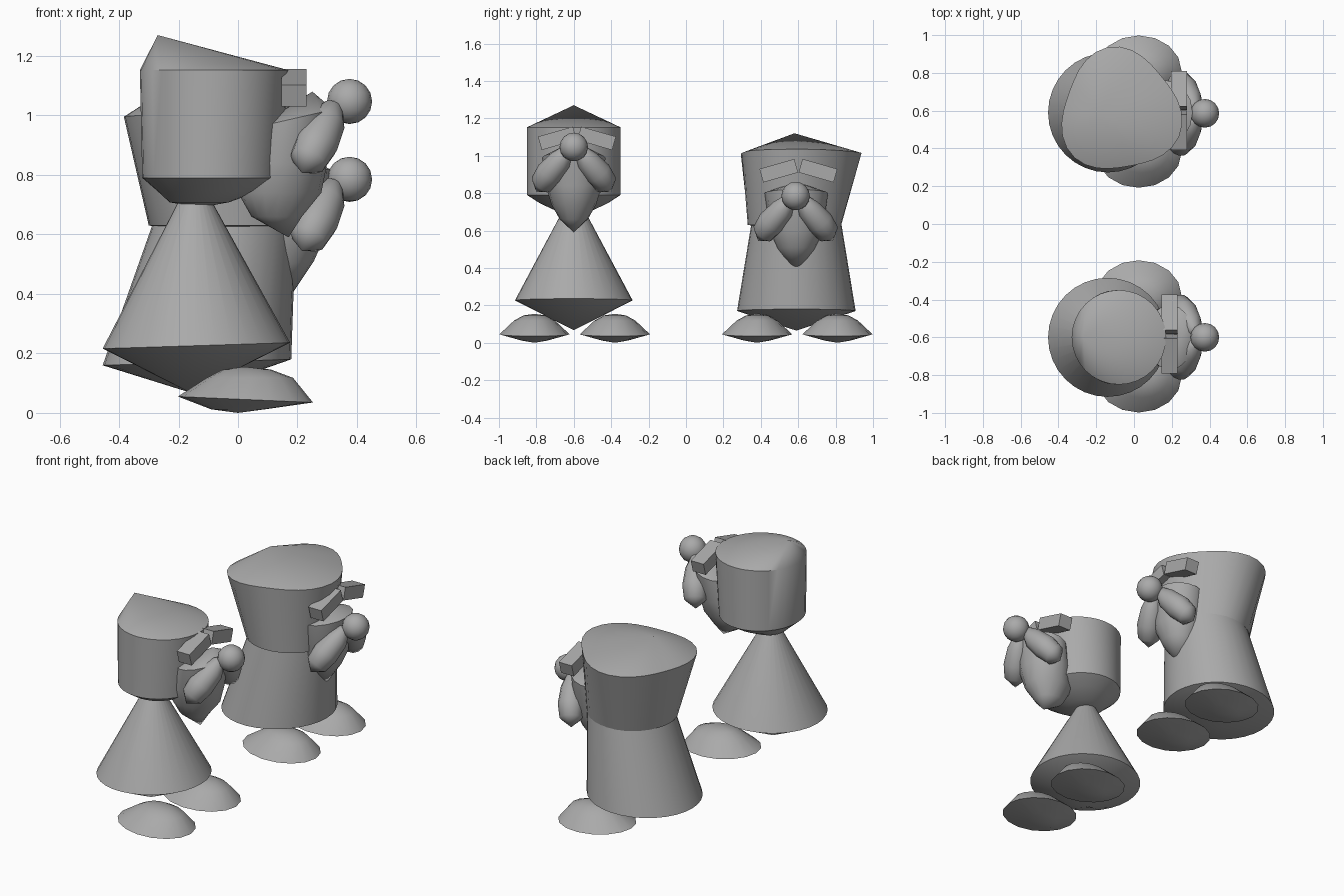
import bpy
import bmesh
from math import sin, cos, pi, radians
from mathutils import Vector, Matrix

cube = bpy.data.objects.get("Cube")
if cube:
    bpy.data.objects.remove(cube)

grey = bpy.data.materials.new("plain_grey")
grey.use_nodes = True
COLOR = (0.4, 0.4, 0.4, 1)
grey.diffuse_color = COLOR
grey.node_tree.nodes["Principled BSDF"].inputs["Base Color"].default_value = COLOR


def finish(name, bm, location, angle=40):
    bmesh.ops.recalc_face_normals(bm, faces=bm.faces)
    mesh = bpy.data.meshes.new(name)
    bm.to_mesh(mesh)
    bm.free()
    mesh.materials.append(grey)
    mesh.shade_smooth()
    mesh.set_sharp_from_angle(angle=radians(angle))
    obj = bpy.data.objects.new(name, mesh)
    obj.location = location
    bpy.context.collection.objects.link(obj)
    return obj


def skin(name, rings, low, high, location, angle=40):
    """Bridge rings of points and close both ends with a fan to a tip."""
    bm = bmesh.new()
    loops = [[bm.verts.new(p) for p in ring] for ring in rings]
    n = len(loops[0])
    for a, b in zip(loops, loops[1:]):
        for i in range(n):
            j = (i + 1) % n
            bm.faces.new((a[i], a[j], b[j], b[i]))
    for loop, tip in ((loops[0], low), (loops[-1], high)):
        v = bm.verts.new(tip)
        for i in range(n):
            bm.faces.new((loop[i], loop[(i + 1) % n], v))
    return finish(name, bm, location, angle)


def oval(x, z, rx, ry, tilt=0, tri=0, y=0, n=32):
    """Level ring; tilt raises its front, tri makes it three cornered."""
    pts = []
    for i in range(n):
        t = 2 * pi * i / n
        k = 1 + tri * cos(3 * (t - radians(100)))
        pts.append((x + rx * k * cos(t), y + ry * k * sin(t), z + tilt * cos(t)))
    return pts


def tube_ring(centre, radius, axis, n=12):
    turn = Vector((0, 0, 1)).rotation_difference(axis)
    return [Vector(centre) + turn @ Vector((radius * cos(2 * pi * i / n),
            radius * sin(2 * pi * i / n), 0)) for i in range(n)]


def feet(who, y):
    for side, s in (("left", 1), ("right", -1)):
        skin(f"{who}_{side}_foot",
             [oval(0.0, 0.012, 0.09, 0.07, n=16), oval(0.025, 0.045, 0.227, 0.188, -0.01, n=16),
              oval(0.04, 0.118, 0.145, 0.11, n=16), oval(0.03, 0.146, 0.08, 0.06, n=16)],
             (0, 0, 0), (0.02, 0, 0.155), (0, y + s * 0.215, 0), 60)


def moustache(who, y, z):
    axis = Vector((-0.1, 0.16, -0.2))
    path = [((0.32, 0.035, -0.02), 0.035), ((0.3, 0.07, -0.07), 0.062),
            ((0.265, 0.13, -0.14), 0.073), ((0.235, 0.175, -0.2), 0.062)]
    for side, s in (("left", 1), ("right", -1)):
        rings = [[(p.x, s * p.y, p.z) for p in tube_ring(c, r, axis)] for c, r in path]
        skin(f"{who}_moustache_{side}", rings, (0.33, s * 0.01, 0),
             (0.215, s * 0.2, -0.24), (0, y, z), 60)


def nose(who, y, z):
    bm = bmesh.new()
    bmesh.ops.create_uvsphere(bm, u_segments=16, v_segments=8, radius=0.076)
    finish(f"{who}_nose", bm, (0.375, y, z), 60)


def brows(who, x, y, z):
    for side, s in (("left", 1), ("right", -1)):
        bm = bmesh.new()
        bmesh.ops.create_cube(bm, size=1)
        bmesh.ops.scale(bm, verts=bm.verts, vec=(0.085, 0.194, 0.075))
        bmesh.ops.rotate(bm, verts=bm.verts,
                         matrix=Matrix.Rotation(-s * radians(16), 3, 'X'))
        finish(f"{who}_brow_{side}", bm, (x, y + s * 0.105, z))


# Tall figure with the cone body
y = -0.6
skin("tall_body", [oval(-0.14, 0.226, 0.315, 0.315, 0.01), oval(-0.145, 0.76, 0.03, 0.03)],
     (-0.16, 0, 0.068), (-0.145, 0, 0.8), (0, y, 0))
skin("tall_head",
     [oval(-0.13, 0.708, 0.1, 0.1), oval(-0.1, 0.745, 0.17, 0.18),
      oval(-0.09, 0.79, 0.232, 0.25), oval(-0.08, 1.152, 0.25, 0.25)],
     (-0.13, 0, 0.69), (-0.27, 0, 1.27), (0, y, 0))
skin("tall_beard",
     [oval(0.13, 0.66, 0.085, 0.075, n=16), oval(0.14, 0.74, 0.14, 0.12, n=16),
      oval(0.16, 0.84, 0.14, 0.15, n=16), oval(0.19, 0.99, 0.13, 0.17, 0.03, n=16)],
     (0.17, 0, 0.59), (0.25, 0, 1.08), (0, y, 0))
brows("tall", 0.188, -0.583, 1.093)

# Short figure with the broad head
y = 0.59
skin("short_body", [oval(-0.138, 0.17, 0.317, 0.317, 0.01), oval(-0.045, 0.64, 0.24, 0.24)],
     (-0.15, 0, 0.065), (-0.045, 0, 0.68), (0, y, 0))
skin("short_head",
     [oval(-0.05, 0.63, 0.25, 0.25, y=-0.01),
      oval(-0.075, 1.015, 0.313, 0.32, 0.02, 0.085, 0.005)],
     (-0.05, 0, 0.59), (-0.19, -0.01, 1.12), (0, y, 0))
skin("short_beard",
     [oval(0.16, 0.5, 0.095, 0.1, 0.01, n=16), oval(0.165, 0.6, 0.13, 0.14, n=16),
      oval(0.17, 0.8, 0.14, 0.17, 0.02, n=16)],
     (0.155, 0, 0.36), (0.2, 0, 0.86), (0, y, 0))
brows("short", 0.238, 0.601, 0.92)

# Parts shared by both figures
for who, y, z in (("tall", -0.6, 1.047), ("short", 0.586, 0.785)):
    feet(who, -0.595 if y < 0 else 0.595)
    moustache(who, y, z)
    nose(who, y, z)
